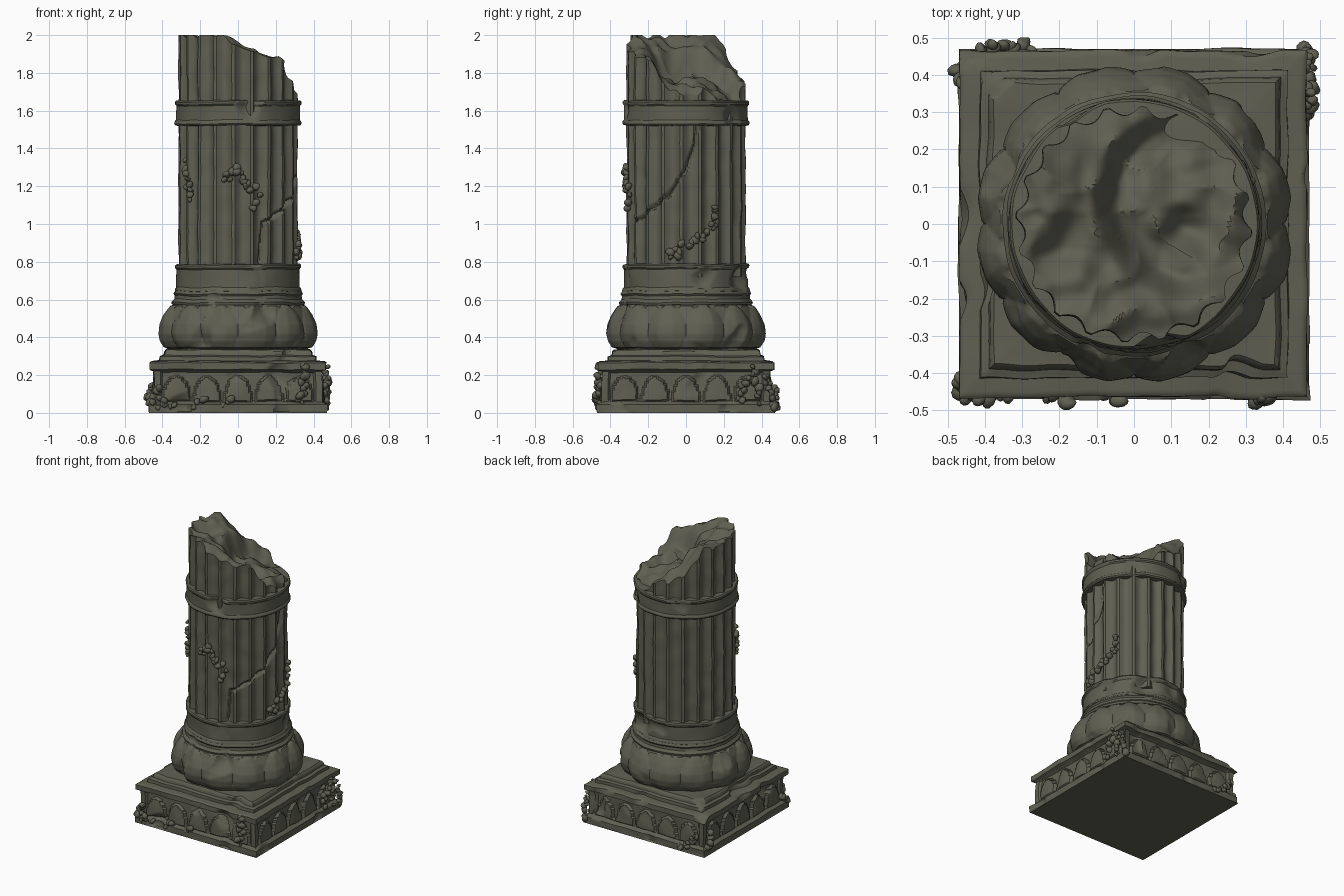
import bpy, bmesh, math, random
from mathutils import Vector, Matrix, noise

if "Cube" in bpy.data.objects:
    bpy.data.objects.remove(bpy.data.objects["Cube"])

random.seed(4)
stone = bpy.data.materials.new("dark_olive_stone")
stone.diffuse_color = (0.115, 0.115, 0.085, 1)
stone.use_nodes = True
stone.node_tree.nodes["Principled BSDF"].inputs["Base Color"].default_value = stone.diffuse_color


def finish(name, me, angle=35):
    me.materials.append(stone)
    me.shade_smooth()
    me.set_sharp_from_angle(angle=math.radians(angle))
    ob = bpy.data.objects.new(name, me)
    bpy.context.collection.objects.link(ob)
    return ob


def loft(name, rows, nu, fn):
    """Closed rings, one per row, joined by quads and capped."""
    verts = [fn(i / nu, r) for r in rows for i in range(nu)]
    faces = []
    for j in range(len(rows) - 1):
        for i in range(nu):
            k = (i + 1) % nu
            faces.append((j * nu + i, j * nu + k, (j + 1) * nu + k, (j + 1) * nu + i))
    faces.append(tuple(reversed(range(nu))))
    faces.append(tuple(range((len(rows) - 1) * nu, len(rows) * nu)))
    me = bpy.data.meshes.new(name)
    me.from_pydata(verts, [], faces)
    return finish(name, me)


def dense(profile, step=0.01):
    """Subdivide a (radius, z) profile evenly."""
    out = [profile[0]]
    for a, b in zip(profile, profile[1:]):
        n = max(1, round(math.dist(a, b) / step))
        out += [(a[0] + (b[0] - a[0]) * k / n, a[1] + (b[1] - a[1]) * k / n) for k in range(1, n + 1)]
    return out


def nz(x, y, z, f):
    return noise.noise(Vector((x * f + 3.1, y * f + 7.7, z * f + 1.3)))


def smooth(a, b, x):
    t = min(1, max(0, (x - a) / (b - a)))
    return t * t * (3 - 2 * t)


def wear(x, y, z):
    """Rough surface plus occasional chips."""
    return 0.007 * nz(x, y, z, 9) - 0.10 * max(0, nz(x, y, z, 6) - 0.33)


# ---- square plinth -------------------------------------------------------
def square_point(u, row, relief):
    h, z = row
    side = int(u * 4 + 1e-6)
    t = (u * 4 - side) * 2 - 1
    c, s = [(1, 0), (0, 1), (-1, 0), (0, -1)][side]

    def turn(x, y):
        return x * c - y * s, x * s + y * c
    x, y = turn(t * h, -h)
    w = wear(x, y, z) if z > 0.001 else 0
    k = 1 + w / h
    x, y = turn(t * h * k, -h * k + (-relief(t * h, z) if relief else 0))
    return x, y, z + (0.006 * nz(x, y, z, 7) if z > 0.05 else 0)


def arches(x, z):
    """Row of five rounded arch panels on each side."""
    if abs(x) > 0.41 or not 0.062 < z < 0.222:
        return 0
    cell = 0.164
    a = ((x / cell + 0.5) % 1 - 0.5) * 2
    q = math.hypot(a, (z - 0.065) / 0.145)
    return 0.012 * (1 - q * q) if q < 0.88 else -0.014


loft("plinth", dense([(0.47, 0), (0.47, 0.045), (0.445, 0.06), (0.445, 0.222), (0.465, 0.23),
                      (0.465, 0.265), (0.455, 0.272), (0.38, 0.28)], 0.008), 320,
     lambda u, r: square_point(u, r, arches))
loft("plinth_step", dense([(0.415, 0.26), (0.412, 0.298), (0.392, 0.305), (0.388, 0.325),
                           (0.378, 0.335), (0.28, 0.34)], 0.012), 200,
     lambda u, r: square_point(u, r, None))


# ---- lotus base ----------------------------------------------------------
def petal(a, t):
    """Is (a, t) in a pointed petal; a is -1..1 across, t is 0..1 up."""
    w = 1.0 if t < 0.4 else math.sqrt(max(0, 1 - ((t - 0.4) / 0.6) ** 1.7))
    w = min(w, 0.72 + t * 0.9)
    return 1 - abs(a) / w if w > abs(a) else 0


def lotus(u, row):
    r, z = row
    t = (z - 0.345) / 0.225
    if 0 < t < 1:
        a = (u * 12 % 1) * 2 - 1
        b = ((u * 12 + 0.5) % 1) * 2 - 1
        f, g = petal(a, t), petal(b, min(1, t * 0.97))
        if f > 0:
            r += 0.016 + 0.020 * min(1, f * 1.6) * math.sin(math.pi * (0.15 + 0.75 * t))
        elif g > 0:
            r += 0.012
    an = u * 2 * math.pi
    x, y = math.cos(an), math.sin(an)
    r += 0.9 * wear(x * r, y * r, z)
    return x * r, y * r, z


loft("lotus_base", dense([(0.34, 0.32), (0.365, 0.335), (0.375, 0.352), (0.388, 0.38), (0.392, 0.42), (0.386, 0.47),
                          (0.37, 0.52), (0.35, 0.56), (0.338, 0.58), (0.30, 0.59)], 0.007), 300, lotus)


# ---- neck rings and plain bands ------------------------------------------
def ring(u, row):
    r, z = row
    an = u * 2 * math.pi
    x, y = math.cos(an), math.sin(an)
    r += 0.8 * wear(x * r, y * r, z)
    return x * r, y * r, z + 0.006 * nz(x, y, z, 3)


loft("neck_ring", dense([(0.30, 0.565), (0.35, 0.572), (0.354, 0.585), (0.338, 0.602), (0.336, 0.62),
                         (0.343, 0.63), (0.335, 0.645), (0.29, 0.65)]), 160, ring)
for name, z0, z1 in (("lower_band", 0.635, 0.79), ("upper_band", 1.52, 1.655)):
    loft(name, dense([(0.285, z0), (0.330, z0 + 0.002), (0.336, z0 + 0.01), (0.334, z0 + 0.022), (0.327, z0 + 0.03),
                      (0.327, z1 - 0.03), (0.334, z1 - 0.022), (0.335, z1 - 0.01), (0.329, z1 - 0.002),
                      (0.285, z1)], 0.008), 160, ring)

# ---- fluted shaft with crack and broken top ------------------------------
R = 0.316
CRACK = [(0.40, 0.80), (0.47, 1.01), (0.70, 1.04), (1.25, 1.15), (1.55, 1.28), (1.73, 1.42), (1.76, 1.53)]


def crack_depth(phi, z):
    p = Vector((phi * R, z))
    best = 1
    for a, b in zip(CRACK, CRACK[1:]):
        a, b = Vector((a[0] * R, a[1])), Vector((b[0] * R, b[1]))
        k = min(1, max(0, (p - a).dot(b - a) / (b - a).length_squared))
        best = min(best, (p - a.lerp(b, k)).length)
    return 0.024 * max(0, 1 - best / 0.013)


def top_height(x, y):
    h = min(1.985, 1.93 - 0.38 * x - 0.05 * y - 0.9 * max(0, y - 0.1))
    h -= 0.11 * smooth(-0.27, -0.19, -math.hypot(x - 0.15, y - 0.06))
    h -= 0.05 * smooth(-0.26, -0.12, -math.hypot(x, y))
    ridge = abs(nz(x, y, 0, 7))
    return min(2.0, h + 0.07 * (0.3 - ridge) + 0.03 * nz(x, y, 2, 14))


def shaft(u, row):
    kind, t = row
    an = u * 2 * math.pi
    c, s = math.cos(an), math.sin(an)
    f = abs((u * 20 + 0.25) % 1 - 0.5) * 2            # 1 on the ridge, 0 in the groove
    r = R - 0.024 * (1 - min(1, f / 0.82) ** 2)
    if kind == "cap":
        r = r * t
        return c * r, s * r, top_height(c * r, s * r)
    z = 0.72 + t * (top_height(c * r, s * r) - 0.72)
    phi = (an + math.pi / 2) % (2 * math.pi)          # 0 at the front, growing to the right
    if t < 1:
        r += 0.006 * nz(c, s, z * 3, 3) * min(1, (1 - t) * 20)
        if phi < 2 and z < 1.56:
            r -= crack_depth(phi, z)
    return c * r, s * r, z


loft("shaft", [("side", k / 140) for k in range(141)] + [("cap", 1 - k / 26) for k in range(1, 26)],
     240, shaft)


# ---- clusters of small leaves --------------------------------------------
def leaves(name, path, count, spread, size=0.02):
    bm = bmesh.new()
    for k in range(count):
        q = k / max(1, count - 1) * (len(path) - 1)
        i = min(int(q), len(path) - 2)
        p = Vector(path[i]).lerp(Vector(path[i + 1]), q - i)
        p += Vector([random.uniform(-spread, spread) for _ in range(3)])
        if p.z > 0.6:                                 # keep shaft leaves on its surface
            d = Vector((p.x, p.y)).normalized() * (R + 0.004)
            p.x, p.y = d
        s = size * random.uniform(0.6, 1.2)
        m = (Matrix.Translation(p) @ Matrix.Rotation(random.uniform(0, 6), 4, (1, k % 3, 1))
             @ Matrix.Diagonal((s, s * 0.8, s * 1.1, 1)))
        bmesh.ops.create_icosphere(bm, subdivisions=2, radius=1, matrix=m)
    for v in bm.verts:
        v.co += Vector((1, 1, 1)) * 0.006 * nz(*v.co, 40)
        v.co.x = max(-0.5, min(0.5, v.co.x))
        v.co.y = max(-0.5, min(0.5, v.co.y))
        v.co.z = max(0.001, v.co.z)
    me = bpy.data.meshes.new(name)
    bm.to_mesh(me)
    bm.free()
    finish(name, me, 50)


def on_shaft(phi, z):
    return R * math.sin(phi), -R * math.cos(phi), z


leaves("shaft_leaves_front", [on_shaft(*p) for p in ((-0.2, 1.24), (0.0, 1.28), (0.2, 1.22), (0.35, 1.1))], 20, 0.025)
leaves("shaft_leaves_left", [on_shaft(*p) for p in ((-1.1, 1.32), (-0.95, 1.24), (-0.9, 1.12))], 11, 0.018, 0.017)
leaves("shaft_leaves_right", [on_shaft(*p) for p in ((1.3, 0.82), (1.6, 0.9), (2.0, 0.96), (2.08, 1.08))], 20, 0.02)

E = 0.464
for name, path, n in (
        ("front_left_corner", ((-0.35, -E, 0.03), (-E, -E, 0.05), (-E, -0.40, 0.10)), 14),
        ("front_left_edge", ((-0.42, -E, 0.12), (-0.40, -E, 0.04)), 6),
        ("front_mid_left", ((-0.22, -E, 0.04), (-0.18, -E, 0.08)), 5),
        ("front_mid", ((-0.08, -E, 0.03), (-0.03, -E, 0.06)), 3),
        ("front_right", ((0.34, -E, 0.25), (0.35, -E, 0.14), (0.33, -E, 0.05)), 12),
        ("right_back", ((E, 0.28, 0.05), (E, 0.33, 0.18), (E, 0.37, 0.24), (E, 0.38, 0.06)), 20),
        ("back_right_corner", ((E, 0.42, 0.20), (E, 0.45, 0.12), (E, E, 0.03)), 12),
        ("back_left", ((-0.27, E + .005, 0.03), (-0.35, E + .005, 0.06), (-0.41, E + .005, 0.14)), 12),
        ("left_back", ((-E, 0.42, 0.05), (-E, 0.38, 0.14)), 7)):
    leaves("plinth_leaves_" + name, path, n, 0.014, 0.021)
